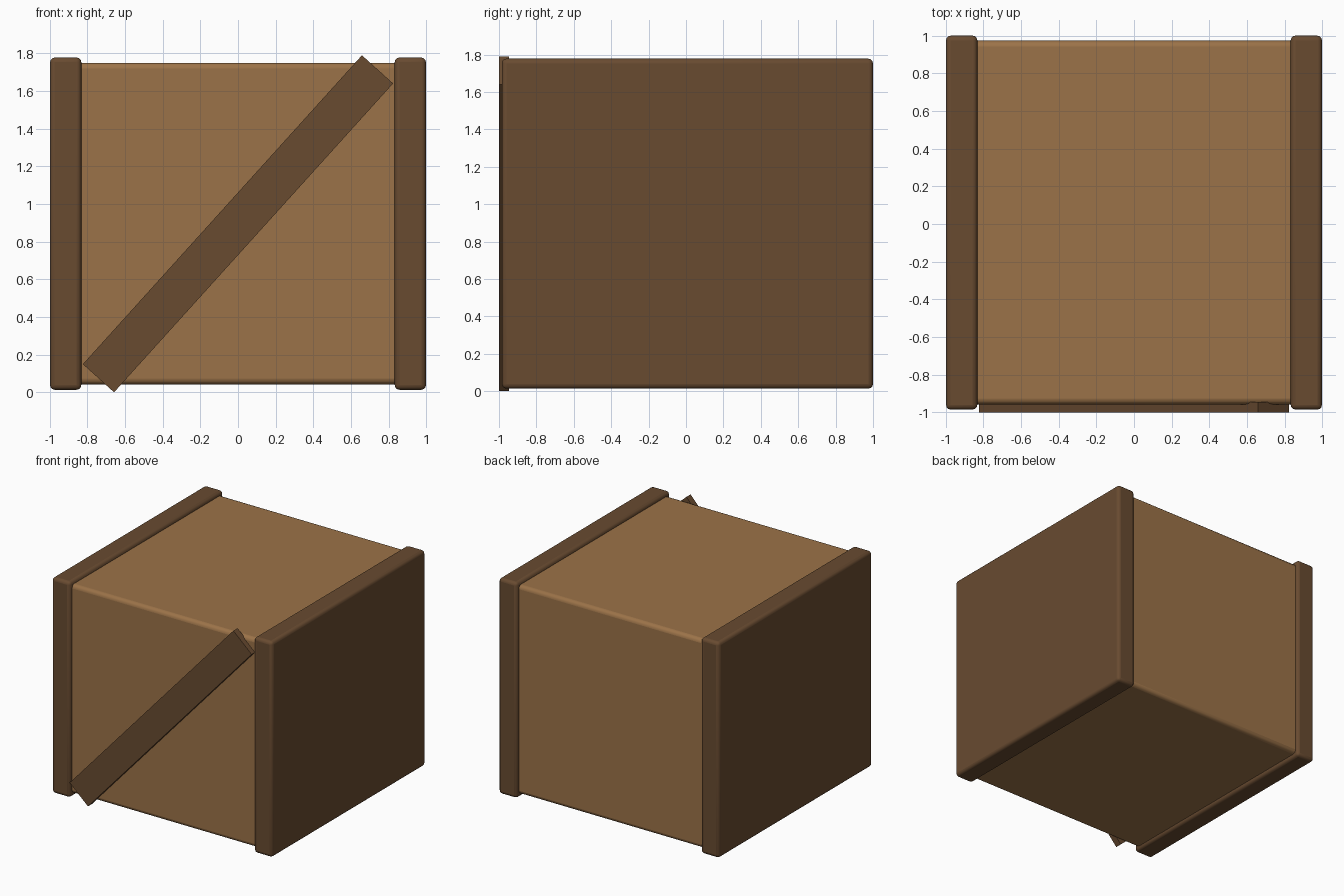
import bpy, math

if "Cube" in bpy.data.objects:
    bpy.data.objects.remove(bpy.data.objects["Cube"])


def material(name, color):
    m = bpy.data.materials.new(name)
    m.diffuse_color = (*color, 1)
    m.use_nodes = True
    m.node_tree.nodes["Principled BSDF"].inputs["Base Color"].default_value = m.diffuse_color
    return m


light_wood = material("light_wood", (0.33, 0.17, 0.065))
dark_wood = material("dark_wood", (0.14, 0.07, 0.03))


def box(name, lo, hi, mat, bevel=0.0, tilt=0.0):
    center = [(a + b) / 2 for a, b in zip(lo, hi)]
    bpy.ops.mesh.primitive_cube_add(size=1, location=center)
    ob = bpy.context.object
    ob.name = name
    ob.scale = [b - a for a, b in zip(lo, hi)]
    bpy.ops.object.transform_apply(location=False, rotation=False, scale=True)
    ob.rotation_euler.y = -tilt
    ob.data.materials.append(mat)
    if bevel:
        mod = ob.modifiers.new("rounded_edges", "BEVEL")
        mod.width = bevel
        mod.segments = 3
        bpy.ops.object.shade_smooth_by_angle(angle=math.radians(40))
    return ob


# Crate body
box("crate_body", (-0.965, -0.957, 0.043), (0.965, 0.973, 1.75), light_wood, 0.03)

# End panels, slightly larger than the body
for side, x in (("left", -0.915), ("right", 0.915)):
    box(side + "_end_panel", (x - 0.083, -0.985, 0.014), (x + 0.083, 1.0, 1.778),
        dark_wood, 0.025)

# Diagonal brace across the front
length, width, mid = 2.21, 0.223, 0.895
box("diagonal_brace", (-length / 2, -1.0, mid - width / 2),
    (length / 2, -0.945, mid + width / 2), dark_wood, tilt=math.radians(47.9))
